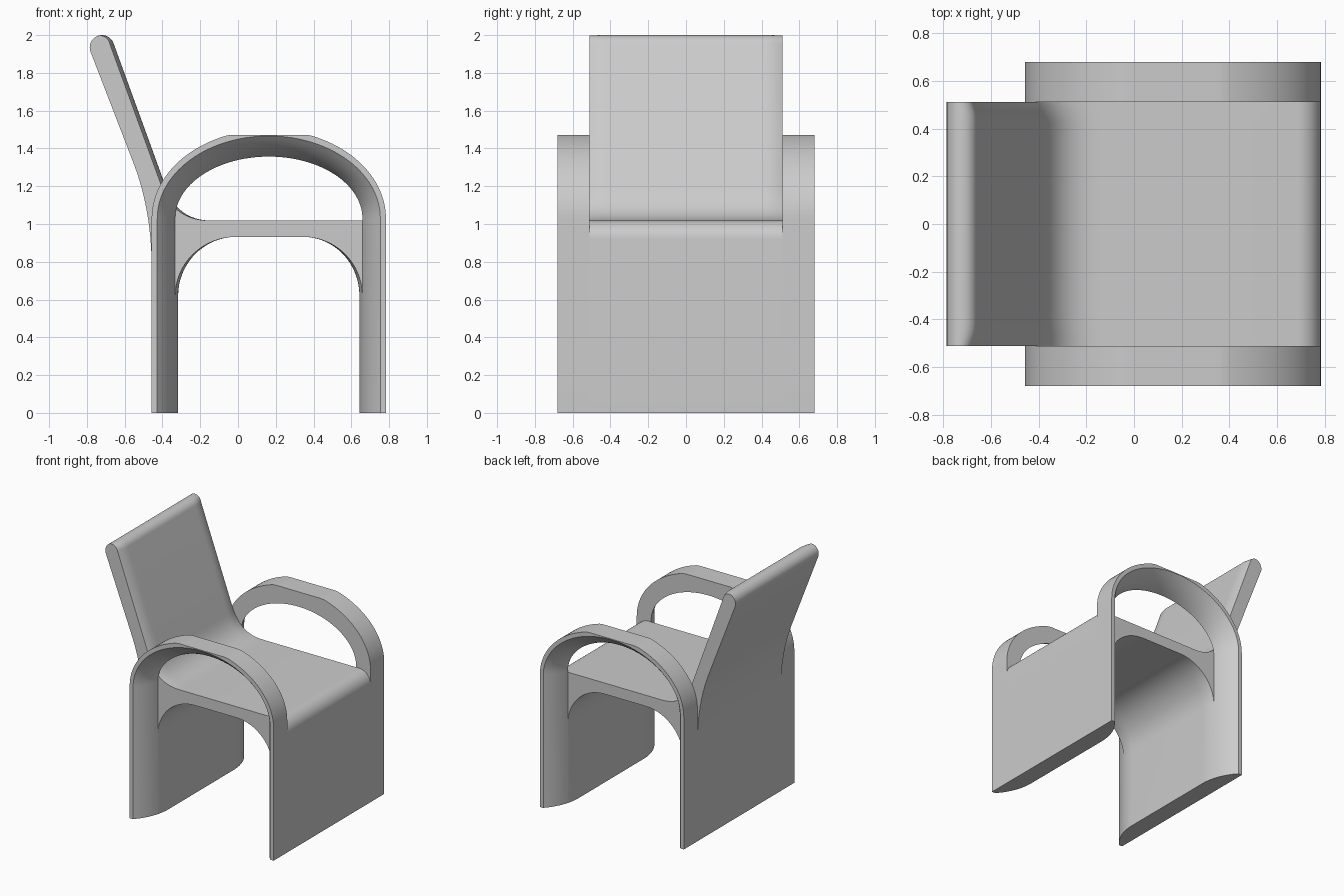
import bpy, bmesh
from math import sin, cos, pi, sqrt, radians
from mathutils import Vector as V

if "Cube" in bpy.data.objects:
    bpy.data.objects.remove(bpy.data.objects["Cube"])

LEFT, RIGHT = -0.457, 0.783      # outer faces of the two leg panels
MID, HALF = (LEFT + RIGHT) / 2, (RIGHT - LEFT) / 2
BODY, EDGE = 0.512, 0.68         # half widths of the seat and of the panels


def thickness(y):
    """Panels are flat outside and curve thinner towards their side edges."""
    d = max(0, abs(y) - 0.40)
    return 0.14 - (0.41 - sqrt(0.41 ** 2 - d * d))


def quad_curve(a, b, c, n=12):
    a, b, c = V(a), V(b), V(c)
    return [a * (1 - t) ** 2 + b * 2 * t * (1 - t) + c * t * t
            for t in (i / n for i in range(n + 1))]


def arc(cx, cz, rx, rz, a0, a1, n=16):
    return [V((cx + rx * cos(radians(a0 + (a1 - a0) * i / n)),
               cz + rz * sin(radians(a0 + (a1 - a0) * i / n)))) for i in range(n + 1)]


def loft(name, ys, profile):
    bm = bmesh.new()
    rings = [[bm.verts.new((p[0], y, p[1])) for p in profile(y)] for y in ys]
    n = len(rings[0])
    for r, s in zip(rings, rings[1:]):
        for i in range(n):
            j = (i + 1) % n
            bm.faces.new((r[i], r[j], s[j], s[i]))
    bm.faces.new(rings[0])
    bm.faces.new(rings[-1])
    bmesh.ops.recalc_face_normals(bm, faces=bm.faces)
    me = bpy.data.meshes.new(name)
    bm.to_mesh(me)
    bm.free()
    ob = bpy.data.objects.new(name, me)
    bpy.context.collection.objects.link(ob)
    bpy.ops.object.select_all(action='DESELECT')
    ob.select_set(True)
    bpy.context.view_layer.objects.active = ob
    bpy.ops.object.shade_smooth_by_angle(angle=radians(30))
    return ob


def arm_profile(y):
    t = thickness(y)
    outer = arc(MID, 1.03, HALF, 0.47, 180, 0, 60)
    outer = [V((p.x, min(p.y, 1.472))) for p in outer]      # flat arm top
    inner = arc(MID, 1.03, HALF - t, 0.47 - 1.15 * t, 0, 180, 60)
    return ([V((LEFT, 0))] + outer + [V((RIGHT, 0)), V((RIGHT - t, 0))]
            + inner + [V((LEFT + t, 0))])


def body_profile(y):
    t = thickness(y)
    e = 0.02 * (max(0, abs(y) - 0.42) / (BODY - 0.42)) ** 2  # softened front edge
    n = V((0.94, 0.342))
    # rear of the backrest, then its rounded top
    pts = [V((LEFT, 0))] + quad_curve((LEFT, 0.77), (LEFT, 1.08), (-0.56, 1.34))
    cap = arc(-0.72, 1.935, 0.065, 0.065, 200, 20, 20)
    pts += [p - n * e * max(0, (i - 8) / 12) for i, p in enumerate(cap)]
    # front of the backrest flowing into the seat
    fillet = quad_curve((-0.38, 1.19), (-0.318, 1.018), (-0.14, 1.018))
    pts += [p - n * e * (1 - i / 12) for i, p in enumerate(fillet)]
    # rounded seat front and front panel
    pts += arc(RIGHT - 0.1, 0.918, 0.1, 0.1, 90, 0, 10)
    pts += [V((RIGHT, 0)), V((RIGHT - t, 0))]
    # arched underside between the panels
    pts += arc(0.345, 0.62, RIGHT - t - 0.345, 0.312, 0, 90)
    pts += arc(-0.01, 0.62, -0.01 - LEFT - t, 0.312, 90, 180)
    pts.append(V((LEFT + t, 0)))
    return pts


# Seat, backrest and middle of the leg panels
half = [0.40, 0.42, 0.44, 0.46, 0.48, 0.50, BODY]
loft("seat_and_back", [-y for y in reversed(half)] + half, body_profile)

# Arched arms with the outer strips of the leg panels
for name, side in (("right_arm", -1), ("left_arm", 1)):
    loft(name, [side * (BODY + (EDGE - BODY) * i / 8) for i in range(9)], arm_profile)
